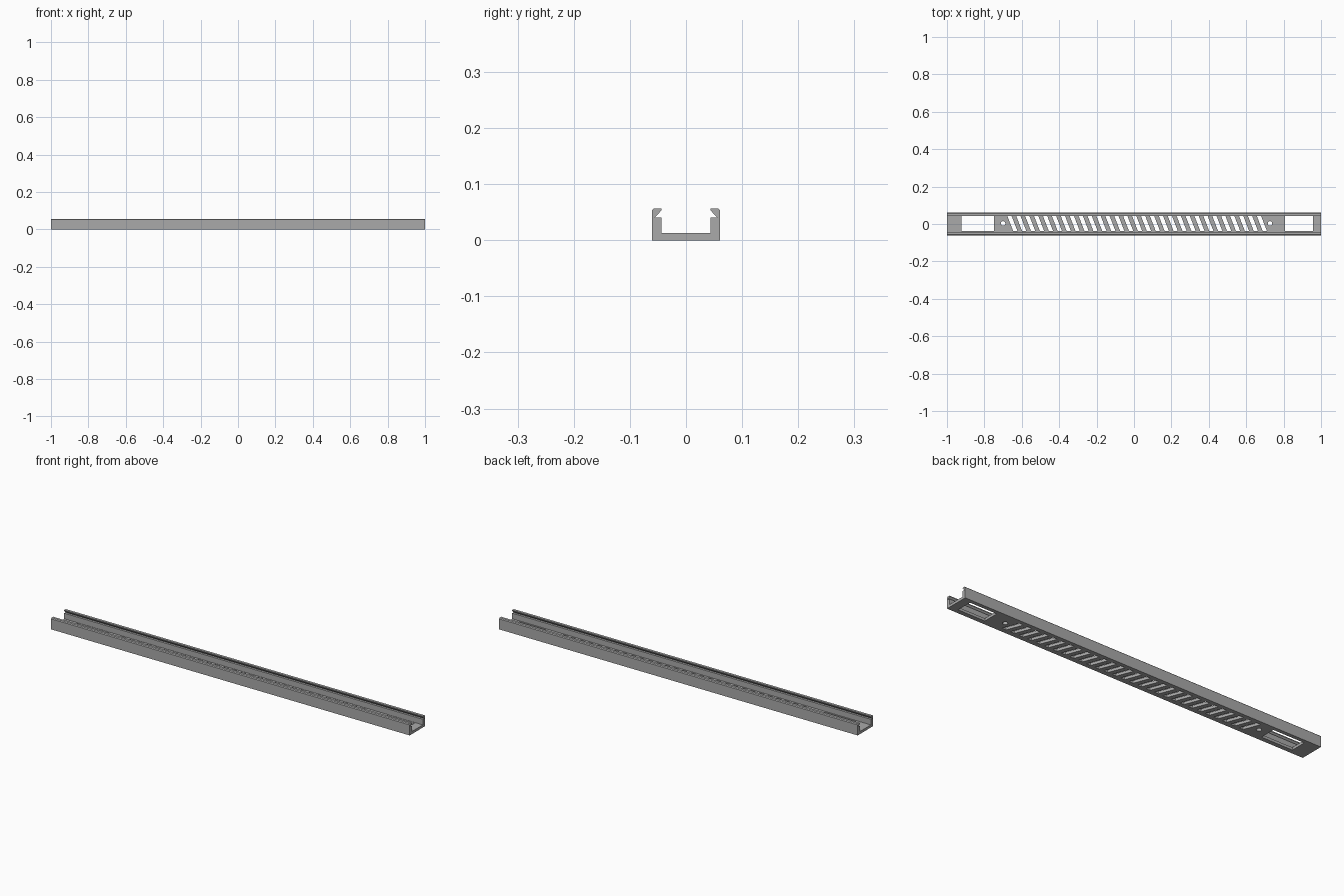
import bpy, bmesh, math

cube = bpy.data.objects.get("Cube")
if cube:
    bpy.data.objects.remove(cube, do_unlink=True)

grey = bpy.data.materials.new("plain grey")
grey.use_nodes = True
colour = (0.4, 0.4, 0.4, 1)
grey.diffuse_color = colour
grey.node_tree.nodes["Principled BSDF"].inputs["Base Color"].default_value = colour


def add_prism(bm, points, offset):
    """Close a planar outline and sweep it along offset."""
    face = bm.faces.new([bm.verts.new(p) for p in points])
    swept = bmesh.ops.extrude_face_region(bm, geom=[face])["geom"]
    verts = [g for g in swept if isinstance(g, bmesh.types.BMVert)]
    bmesh.ops.translate(bm, verts=verts, vec=offset)


def make_object(name, bm):
    bmesh.ops.recalc_face_normals(bm, faces=bm.faces)
    mesh = bpy.data.meshes.new(name)
    bm.to_mesh(mesh)
    bm.free()
    mesh.materials.append(grey)
    obj = bpy.data.objects.new(name, mesh)
    bpy.context.collection.objects.link(obj)
    return obj


# Channel: half section from the floor to the hooked lip, mirrored in y
half = [(0.061, 0), (0.061, 0.053), (0.057, 0.057), (0.044, 0.057),
        (0.044, 0.053), (0.055, 0.041), (0.044, 0.041), (0.044, 0.013)]
section = half + [(-y, z) for y, z in reversed(half)]
bm = bmesh.new()
add_prism(bm, [(-1, y, z) for y, z in section], (2, 0, 0))
channel = make_object("channel", bm)

# Openings through the floor
LOW, HIGH = -0.038, 0.042
bm = bmesh.new()


def cut(outline):
    add_prism(bm, [(x, y, -0.02) for x, y in outline], (0, 0, 0.045))


# End windows
for x0, x1 in ((-0.922, -0.749), (0.807, 0.957)):
    cut([(x0, LOW), (x1, LOW), (x1, HIGH), (x0, HIGH)])

# Screw holes
for x in (-0.70, 0.727):
    cut([(x + 0.012 * math.cos(a), 0.003 + 0.012 * math.sin(a))
         for a in (math.tau * i / 20 for i in range(20))])

# Slanted vent slots
COUNT, FIRST, LAST, WIDTH, SLANT = 29, -0.677, 0.657, 0.023, 0.031
for i in range(COUNT):
    x = FIRST + (LAST - FIRST) * i / (COUNT - 1)
    cut([(x + SLANT, LOW), (x + SLANT + WIDTH, LOW), (x + WIDTH, HIGH), (x, HIGH)])

cutter = make_object("floor_cutter", bm)
cutter.hide_render = True

# Apply the cuts and drop the helper
boolean = channel.modifiers.new("openings", "BOOLEAN")
boolean.operation = "DIFFERENCE"
boolean.solver = "EXACT"
boolean.object = cutter
bpy.context.view_layer.objects.active = channel
bpy.ops.object.modifier_apply(modifier=boolean.name)
bpy.data.objects.remove(cutter, do_unlink=True)
